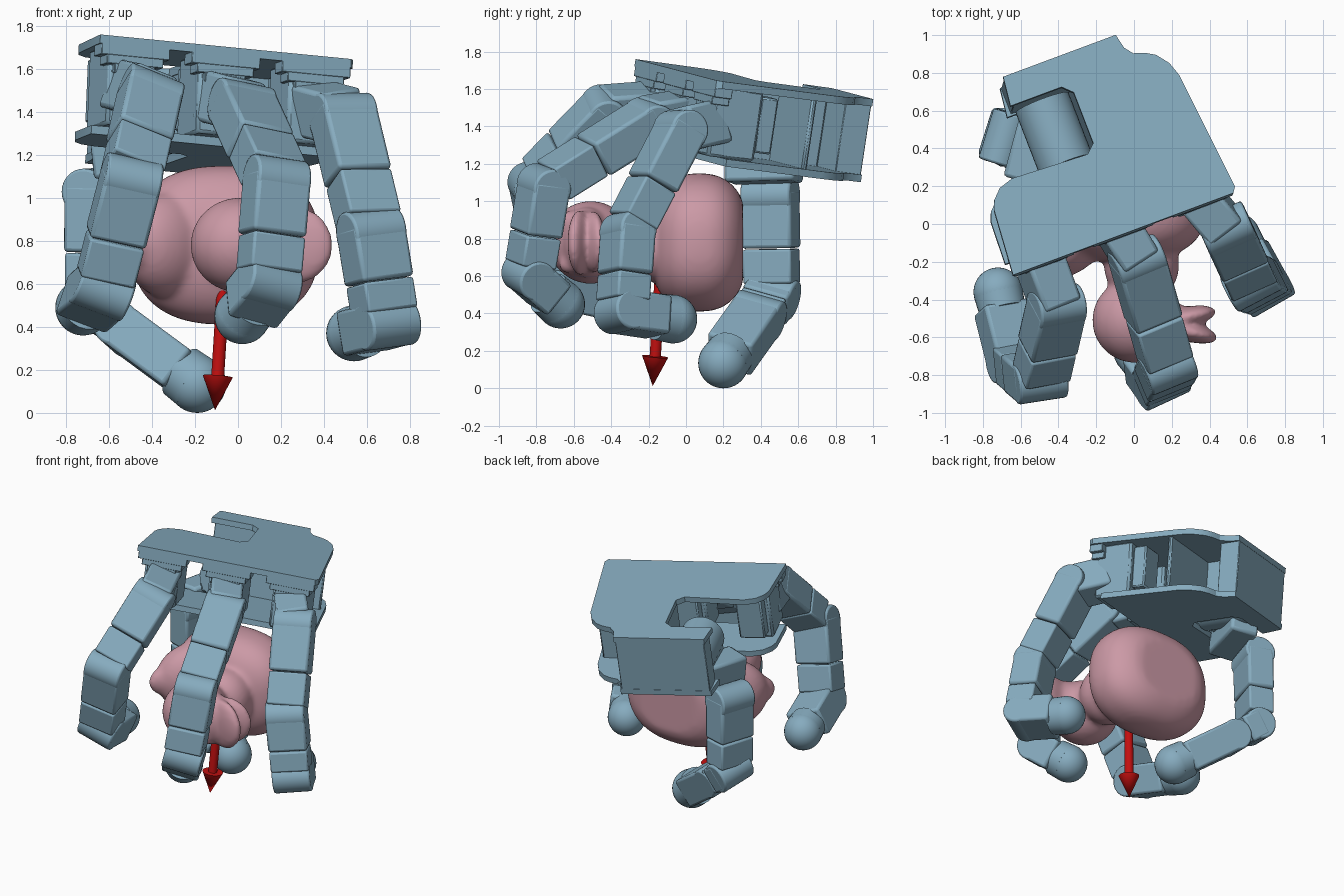
import bpy, bmesh, math
from mathutils import Vector as V, Matrix

if "Cube" in bpy.data.objects:
    bpy.data.objects.remove(bpy.data.objects["Cube"])


def material(name, rgb):
    m = bpy.data.materials.new(name)
    m.diffuse_color = (*rgb, 1)
    m.use_nodes = True
    m.node_tree.nodes["Principled BSDF"].inputs["Base Color"].default_value = m.diffuse_color
    return m


BLUE = material("blue_shell", (0.24, 0.41, 0.52))
PINK = material("pink_rubber", (0.60, 0.32, 0.38))
RED = material("red_arrow", (0.55, 0.005, 0.005))


def finish(bm, name, mat, bevel=0, segs=2):
    bmesh.ops.recalc_face_normals(bm, faces=bm.faces[:])
    me = bpy.data.meshes.new(name)
    bm.to_mesh(me)
    bm.free()
    me.materials.append(mat)
    me.polygons.foreach_set("use_smooth", [True] * len(me.polygons))
    me.set_sharp_from_angle(angle=math.radians(30))
    ob = bpy.data.objects.new(name, me)
    bpy.context.collection.objects.link(ob)
    if bevel:
        b = ob.modifiers.new("bevel", 'BEVEL')
        b.width, b.segments = bevel, segs
        b.limit_method = 'ANGLE'
    return ob


def frame(x, z, o):
    """Matrix with Z along z, X as near x as possible, at o."""
    z = V(z).normalized()
    x = V(x)
    x = (x - z * x.dot(z)).normalized()
    y = z.cross(x)
    return Matrix.Translation(V(o)) @ Matrix((x, y, z)).transposed().to_4x4()


def box(name, m, lo, hi, bevel=0.01, segs=1):
    lo, hi = V(lo), V(hi)
    bm = bmesh.new()
    bmesh.ops.create_cube(bm, size=1, matrix=m @ Matrix.Translation((lo + hi) / 2)
                          @ Matrix.Diagonal((*(hi - lo), 1)))
    return finish(bm, name, BLUE, bevel, segs)


def rod(name, a, b, r1, r2, mat, bevel=0):
    a, b = V(a), V(b)
    d = b - a
    rot = d.to_track_quat('Z', 'Y').to_matrix().to_4x4()
    bm = bmesh.new()
    bmesh.ops.create_cone(bm, cap_ends=True, segments=32, radius1=r1, radius2=r2,
                          depth=d.length, matrix=Matrix.Translation((a + b) / 2) @ rot)
    return finish(bm, name, mat, bevel)


def ball(name, c, r):
    bm = bmesh.new()
    bmesh.ops.create_uvsphere(bm, u_segments=32, v_segments=20, radius=r,
                              matrix=Matrix.Translation(V(c)))
    return finish(bm, name, BLUE)


# Palm frame: x along the knuckle edge, y towards the wrist, z out of the top
palm = frame((1.18, 0.44, -0.11), (0.042, 0.150, 1), (-0.64, -0.27, 1.76))


def plate(name, pts, z0, z1):
    bm = bmesh.new()
    f = bm.faces.new([bm.verts.new(palm @ V((x, y, z0))) for x, y in pts])
    up = palm.to_3x3() @ V((0, 0, z1 - z0))
    new = bmesh.ops.extrude_face_region(bm, geom=[f])["geom"]
    bmesh.ops.translate(bm, vec=up, verts=[g for g in new if isinstance(g, bmesh.types.BMVert)])
    return finish(bm, name, BLUE)


rear = [(1.207, .69), (1.18, .77), (1.13, .835), (1.08, .865), (1.02, .885), (.985, .93),
        (.968, 1.01), (.33, 1.01), (.31, .85), (.60, .85), (.65, .80), (.65, .51),
        (.60, .465), (.18, .485), (.10, .46), (.05, .41)]
plate("palm_top_plate", [(0, 0), (1.25, 0), (1.27, .03)] + rear + [(.03, .36)], -.04, 0)
plate("palm_bottom_plate", [(.02, .12), (1.26, .12)] + rear + [(.03, .36)], -.45, -.41)

# Wrist block, ribs and motors between the plates
box("wrist_block", palm, (.335, .86, -.445), (.96, 1.008, -.005), .004)
box("palm_rib", palm, (.66, .58, -.42), (1.19, .61, -.03))
box("thumb_bay_wall", palm, (.655, .47, -.42), (.69, .86, -.03))
box("thumb_motor", palm, (.36, .49, -.42), (.65, .84, -.32), .02)
rod("thumb_motor_barrel", palm @ V((.50, .49, -.29)), palm @ V((.50, .845, -.29)),
    .15, .15, BLUE)
for u in (.18, .63, 1.08):
    box("finger_motor", palm, (u - .12, .03, -.41), (u + .12, .30, -.03), .015)
    box("finger_motor_rear", palm, (u - .09, .30, -.36), (u + .09, .40, -.06))
    for i, (w, d) in enumerate([(.17, .09), (.14, .13), (.10, .17), (.05, .21)]):
        box("stepped_bracket", palm, (u - w, .002 * i, -d), (u + w, .1, -.03), .003)


def link(name, a, b, axis, w=.27, t=.21):
    """Finger segment: motor half, bracket half and a hinge barrel."""
    a, b = V(a), V(b)
    m = frame(axis, b - a, a)
    n = (b - a).length
    ax = m.to_3x3() @ V((1, 0, 0))
    h, k = w / 2, t / 2
    box(name + "_motor_half", m, (-h, -k, -.03), (h, k, n * .53), .018, 2)
    box(name + "_bracket_half", m, (-h + .005, -k + .006, n * .54), (h - .005, k - .004, n - .06), .012, 2)
    rod(name + "_hinge", a - ax * (h - .002), a + ax * (h - .002), .108, .108, BLUE, .012)


def tip(name, a, b, axis, r=.13, w=.26):
    """Last segment with its round rubber fingertip."""
    a, b = V(a), V(b)
    m = frame(axis, b - a, a)
    n = (b - a).length
    ax = m.to_3x3() @ V((1, 0, 0))
    rod(name + "_hinge", a - ax * w / 2, a + ax * w / 2, .108, .108, BLUE, .012)
    box(name + "_block", m, (-w / 2, -.105, -.04), (w / 2, .105, n - .08), .018, 2)
    rod(name + "_collar", m @ V((0, 0, n - .10)), b, r * .96, r, BLUE)
    ball(name + "_pad", b, r)


# Three fingers: joint path, hinge direction and knuckle position on the palm
fingers = [
    ("left_finger", .18, (.92, .18, -.36),
     [(-.41, -.44, 1.48), (-.50, -.83, 1.08), (-.63, -.72, .57), (-.72, -.36, .49)]),
    ("middle_finger", .63, (.91, .36, -.20),
     [(.02, -.20, 1.43), (.18, -.76, 1.08), (.14, -.84, .60), (.02, -.67, .45)]),
    ("right_finger", 1.10, (.87, .46, .12),
     [(.49, -.03, 1.38), (.62, -.31, .84), (.69, -.34, .41), (.54, -.07, .37)]),
]
for name, u, axis, (p0, p1, p2, p3) in fingers:
    root = palm @ V((u, .06, -.24))
    m = frame(axis, V(p0) - root, root)
    n = (V(p0) - root).length
    box(name + "_knuckle", m, (-.11, -.12, -.04), (.11, .12, n), .02, 2)
    link(name + "_upper", p0, p1, axis)
    link(name + "_lower", p1, p2, axis)
    tip(name + "_tip", p2, p3, axis)

# Thumb
axis = (.28, .93, -.25)
t0, t1, t2, t3 = (-.54, .42, 1.24), (-.68, .45, 1.03), (-.685, .46, .50), (-.19, .20, .135)
box("thumb_root", frame(axis, (0.1, 0, -1), t0), (-.20, -.10, -.05), (.19, .10, .14), .02, 2)
link("thumb_upper", t1, t2, axis, .28, .19)
mid = V(t2).lerp(V(t3), .30)
link("thumb_lower", t2, mid, axis, .26, .19)
tip("thumb_tip", mid, t3, axis, .135)

# Held toy lying on its flat base (base faces +y, bill faces +x)
bm = bmesh.new()


def blob(c, r, power=1.0, turn=0.0):
    vs = bmesh.ops.create_uvsphere(bm, u_segments=40, v_segments=24, radius=1)["verts"]
    rot = Matrix.Rotation(math.radians(turn), 3, 'Z')
    for v in vs:
        p = V([math.copysign(abs(q) ** power, q) * s for q, s in zip(v.co, r)])
        v.co = rot @ p + V(c)
        v.co.y = min(v.co.y, .305)


blob((-.06, .07, .78), (.44, .27, .37), .82)            # body
blob((-.31, -.04, .78), (.29, .18, .25), 1, 50)         # tail
blob((-.42, -.18, .78), (.17, .07, .12), 1, 55)
blob((.04, -.22, .78), (.20, .20, .21))                 # neck
blob((.01, -.51, .78), (.232, .227, .222))              # head
blob((.27, -.565, .78), (.18, .055, .18), 1, -14)       # upper bill
blob((.27, -.495, .78), (.17, .055, .17), 1, 12)        # lower bill
blob((.16, -.53, .78), (.15, .13, .19))                 # bill root
for s in (-1, 1):
    blob((.15, -.63, .78 + s * .12), (.05, .05, .05))   # eyes
toy = finish(bm, "toy", PINK)
r = toy.modifiers.new("union", 'REMESH')
r.mode, r.voxel_size, r.use_smooth_shade = 'VOXEL', .016, True
s = toy.modifiers.new("soften", 'SMOOTH')
s.factor, s.iterations = .5, 16

# Arrow pointing down
rod("arrow_shaft", (-.06, -.13, .72), (-.095, -.165, .16), .03, .03, RED)
rod("arrow_head", (-.094, -.165, .17), (-.107, -.178, .012), .07, .0, RED)
